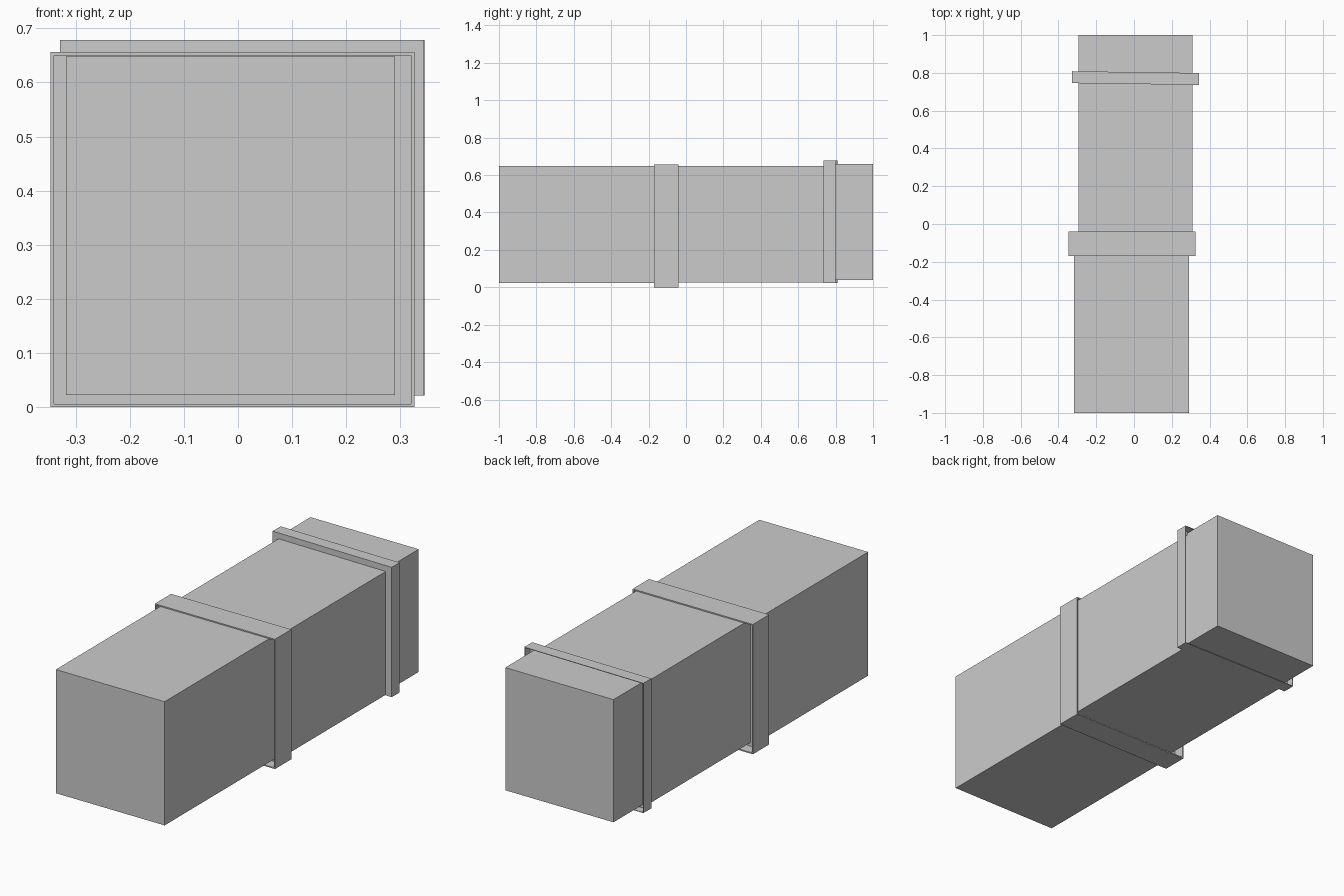
import bpy
import math
from mathutils import Matrix, Vector

cube = bpy.data.objects.get("Cube")
if cube:
    bpy.data.objects.remove(cube, do_unlink=True)

# Single plain duct colour
GREY = (0.6, 0.6, 0.6, 1.0)
grey = bpy.data.materials.new("duct_grey")
grey.use_nodes = True
grey.diffuse_color = GREY
grey.node_tree.nodes["Principled BSDF"].inputs["Base Color"].default_value = GREY


def box(name, x, y, z):
    """Box spanning the given ranges on each axis."""
    bpy.ops.mesh.primitive_cube_add(size=1)
    ob = bpy.context.object
    ob.name = name
    lo, hi = Vector((x[0], y[0], z[0])), Vector((x[1], y[1], z[1]))
    ob.data.transform(Matrix.Translation((lo + hi) / 2) @ Matrix.Diagonal((*(hi - lo), 1)))
    ob.data.materials.append(grey)
    return ob


def cut(ob, cutter):
    """Hollow a part with a box, then discard the box."""
    mod = ob.modifiers.new("recess", "BOOLEAN")
    mod.operation = "DIFFERENCE"
    mod.solver = "EXACT"
    mod.object = cutter
    bpy.context.view_layer.objects.active = ob
    bpy.ops.object.modifier_apply(modifier=mod.name)
    bpy.data.objects.remove(cutter, do_unlink=True)


def collar(name, x, y, z, wall, recesses):
    """Thin-walled sleeve with open recesses around a solid web."""
    ob = box(name, x, y, z)
    for span in recesses:
        cut(ob, box("cutter", (x[0] + wall, x[1] - wall), span, (z[0] + wall, z[1] - wall)))
    return ob


# Three straight duct lengths, each slightly out of line with the next
box("front_duct", (-0.318, 0.29), (-1, -0.105), (0.023, 0.648))
box("middle_duct", (-0.295, 0.31), (-0.105, 0.768), (0.025, 0.648))
box("rear_duct", (-0.295, 0.31), (0.768, 1), (0.04, 0.66))

# Wide joint sleeve, recessed on both sides
collar("middle_collar", (-0.346, 0.326), (-0.17, -0.04), (0, 0.656), 0.006,
       [(-0.2, -0.115), (-0.095, 0)])

# Narrow joint sleeve, recessed at the back and turned slightly
rear = collar("rear_collar", (-0.328, 0.344), (0.741, 0.804), (0.022, 0.678), 0.003,
              [(0.765, 0.9)])
pivot = Vector((0.008, 0.772, 0))
rear.data.transform(Matrix.Translation(pivot) @ Matrix.Rotation(math.radians(-0.8), 4, "Z")
                    @ Matrix.Translation(-pivot))
